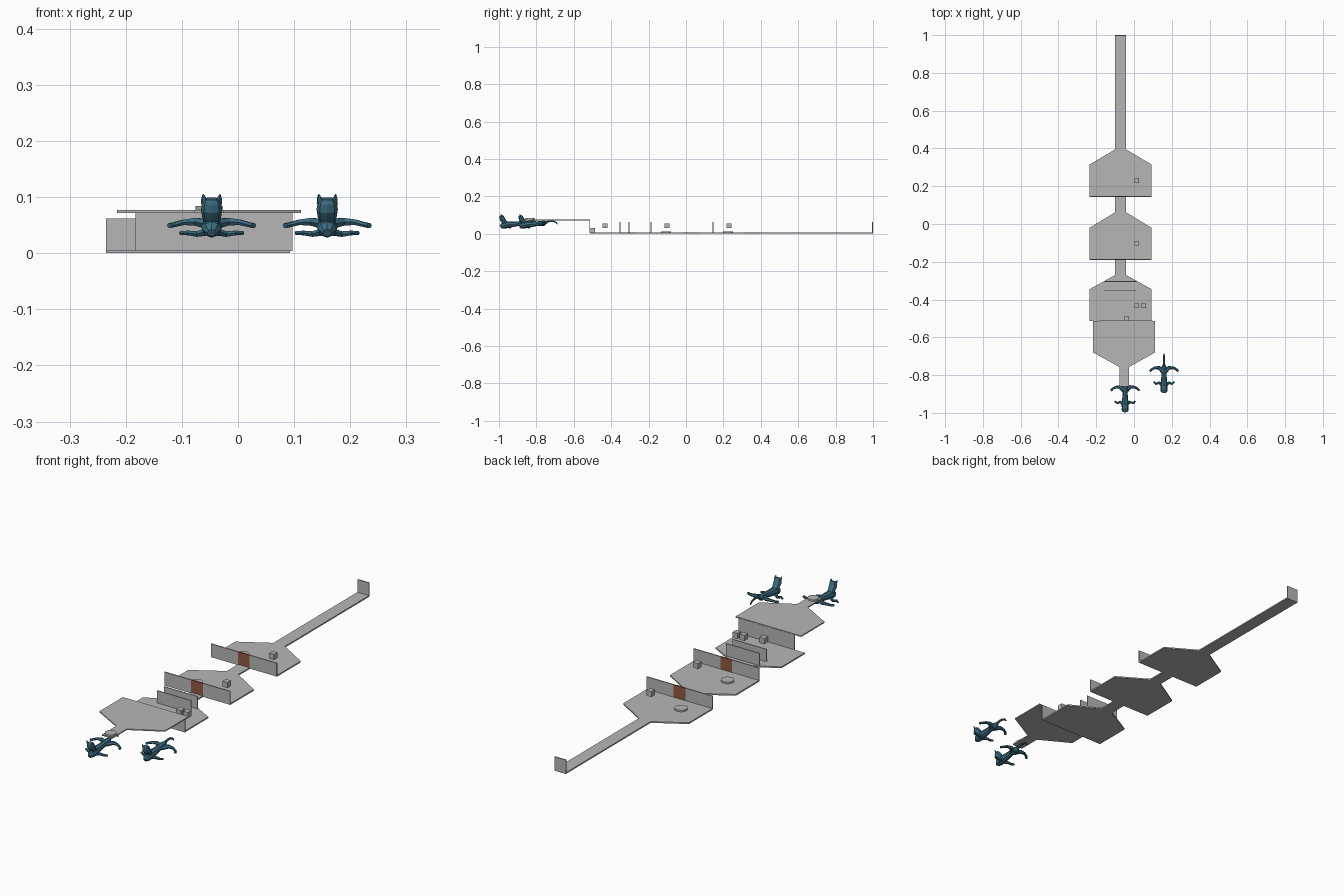
import bpy, bmesh, math
from mathutils import Vector

if "Cube" in bpy.data.objects:
    bpy.data.objects.remove(bpy.data.objects["Cube"])


def material(name, rgb):
    m = bpy.data.materials.new(name)
    m.diffuse_color = (*rgb, 1)
    m.use_nodes = True
    m.node_tree.nodes["Principled BSDF"].inputs["Base Color"].default_value = m.diffuse_color
    return m


GREY = material("stone grey", (0.47, 0.47, 0.47))
BROWN = material("door brown", (0.28, 0.10, 0.055))
BLUE = material("dark blue", (0.045, 0.15, 0.22))


def finish(name, bm, mat):
    bmesh.ops.recalc_face_normals(bm, faces=bm.faces)
    me = bpy.data.meshes.new(name)
    bm.to_mesh(me)
    bm.free()
    me.materials.append(mat)
    ob = bpy.data.objects.new(name, me)
    bpy.context.collection.objects.link(ob)
    return ob


def box(name, x0, x1, y0, y1, z0, z1, mat=GREY):
    bm = bmesh.new()
    bmesh.ops.create_cube(bm, size=1)
    for v in bm.verts:
        v.co = ((x0 + x1) / 2 + v.co.x * (x1 - x0), (y0 + y1) / 2 + v.co.y * (y1 - y0),
                (z0 + z1) / 2 + v.co.z * (z1 - z0))
    return finish(name, bm, mat)


def slab(name, pts, z0, z1):
    bm = bmesh.new()
    f = bm.faces.new([bm.verts.new((x, y, z0)) for x, y in pts])
    r = bmesh.ops.extrude_face_region(bm, geom=[f])
    for v in r["geom"]:
        if isinstance(v, bmesh.types.BMVert):
            v.co.z = z1
    return finish(name, bm, GREY)


def disc(name, x, y, z, r):
    bm = bmesh.new()
    bmesh.ops.create_cone(bm, cap_ends=True, segments=24, radius1=r, radius2=r, depth=0.007)
    bmesh.ops.translate(bm, verts=bm.verts, vec=(x, y, z + 0.0035))
    finish(name, bm, GREY)


def block(name, x, y, z):
    h = 0.0125
    box(name, x - h, x + h, y - h, y + h, z - h, z + h)


# floors: room with shoulders narrowing to a passage at its far side
CX, HW, NW = -0.071, 0.164, 0.029


def room(name, cx, front, shoulder, neck, end, nw, z0, z1):
    slab(name, [(cx - HW, front), (cx + HW, front), (cx + HW, shoulder), (cx + nw, neck),
                (cx + nw, end), (cx - nw, end), (cx - nw, neck), (cx - HW, shoulder)], z0, z1)


room("first_room_floor", CX, -0.513, -0.345, -0.27, -0.188, NW, 0, 0.006)
room("second_room_floor", CX, -0.188, -0.02, 0.062, 0.146, NW, 0, 0.006)
room("third_room_floor", CX, 0.146, 0.315, 0.395, 1.0, NW, 0, 0.006)
room("upper_platform", -0.052, -0.513, -0.68, -0.757, -0.86, 0.026, 0.072, 0.077)

# walls and doors
box("drop_wall", -0.183, 0.097, -0.517, -0.512, 0.004, 0.074)
for i, y in enumerate((-0.188, 0.145)):
    for s, (a, b) in enumerate(((CX - HW, CX - NW), (CX + NW, CX + HW))):
        box(f"room_wall_{i}_{s}", a, b, y - 0.0025, y + 0.0025, 0.004, 0.062)
    box(f"door_{i}", CX - NW, CX + NW, y - 0.003, y + 0.003, 0.004, 0.062, BROWN)
for i, y in enumerate((-0.353, -0.305)):
    box(f"inner_wall_{i}", -0.156, 0.013, y - 0.002, y + 0.002, 0.004, 0.062)
box("end_wall", CX - NW, CX + NW, 0.995, 1.0, 0.004, 0.063)

# floating blocks and round pads
for i, (x, y, z) in enumerate(((0.015, 0.23, 0.043), (0.015, -0.102, 0.043),
                               (0.015, -0.433, 0.043), (0.05, -0.433, 0.043),
                               (-0.038, -0.499, 0.018))):
    block(f"block_{i}", x, y, z)
for i, (x, y, z, r) in enumerate(((-0.133, 0.225, 0.006, 0.027), (-0.133, -0.107, 0.006, 0.027),
                                  (-0.052, -0.835, 0.077, 0.024))):
    disc(f"pad_{i}", x, y, z, r)


# creature: tapered tubes, each point is x, y, z, radius
def tube(bm, pts, sides=7, flat=1.0):
    rings = []
    for i, p in enumerate(pts):
        a, b = Vector(pts[max(i - 1, 0)][:3]), Vector(pts[min(i + 1, len(pts) - 1)][:3])
        d = (b - a).normalized()
        side = d.cross(Vector((0, 0, 1)))
        if abs(d.x) < 0.01:
            side = Vector((1, 0, 0))
        side.normalize()
        up = side.cross(d)
        ring = []
        for k in range(sides):
            t = 2 * math.pi * k / sides
            ring.append(bm.verts.new(Vector(p[:3]) + p[3] * (side * math.cos(t) + up * flat * math.sin(t))))
        rings.append(ring)
    for r, s in zip(rings, rings[1:]):
        for k in range(sides):
            n = (k + 1) % sides
            bm.faces.new((r[k], r[n], s[n], s[k]))
    bm.faces.new(rings[0])
    bm.faces.new(rings[-1])


def creature(name, x, y):
    def part(label, tubes):
        bm = bmesh.new()
        for pts, sides, flat in tubes:
            tube(bm, pts, sides, flat)
        bmesh.ops.translate(bm, verts=bm.verts, vec=(x, y, 0))
        finish(f"{name}_{label}", bm, BLUE)

    part("body", [([(0, .155, .062, .006), (0, .138, .056, .015), (0, .105, .054, .013),
                    (0, .07, .050, .016), (0, .04, .047, .019), (0, .018, .042, .016),
                    (0, .008, .036, .008)], 8, 0.95)])
    part("head", [([(0, .04, .052, .014), (0, .028, .065, .017), (0, .018, .078, .019),
                    (0, .014, .090, .017), (0, .012, .097, .012)], 8, 0.75)])
    part("ears", [([(s * .012, .015, .088, .008), (s * .014, .012, .098, .005),
                    (s * .015, .009, .105, .001)], 5, 0.6) for s in (-1, 1)])
    part("front_legs", [([(s * .008, .045, .038, .009), (s * .026, .058, .034, .007),
                          (s * .042, .052, .036, .006), (s * .055, .062, .036, .005)], 6, 0.8)
                        for s in (-1, 1)])
    part("hind_legs", [([(s * .006, .118, .052, .012), (s * .028, .138, .056, .010),
                         (s * .05, .136, .055, .007), (s * .066, .128, .051, .006),
                         (s * .075, .118, .049, .006)], 6, 0.8) for s in (-1, 1)])
    part("tail", [([(0, .148, .062, .007), (0, .17, .067, .005), (0, .19, .066, .0045),
                    (0, .205, .059, .004), (0, .211, .05, .003)], 6, 1)])


creature("creature_one", -0.047, -1.0)
creature("creature_two", 0.159, -0.898)
